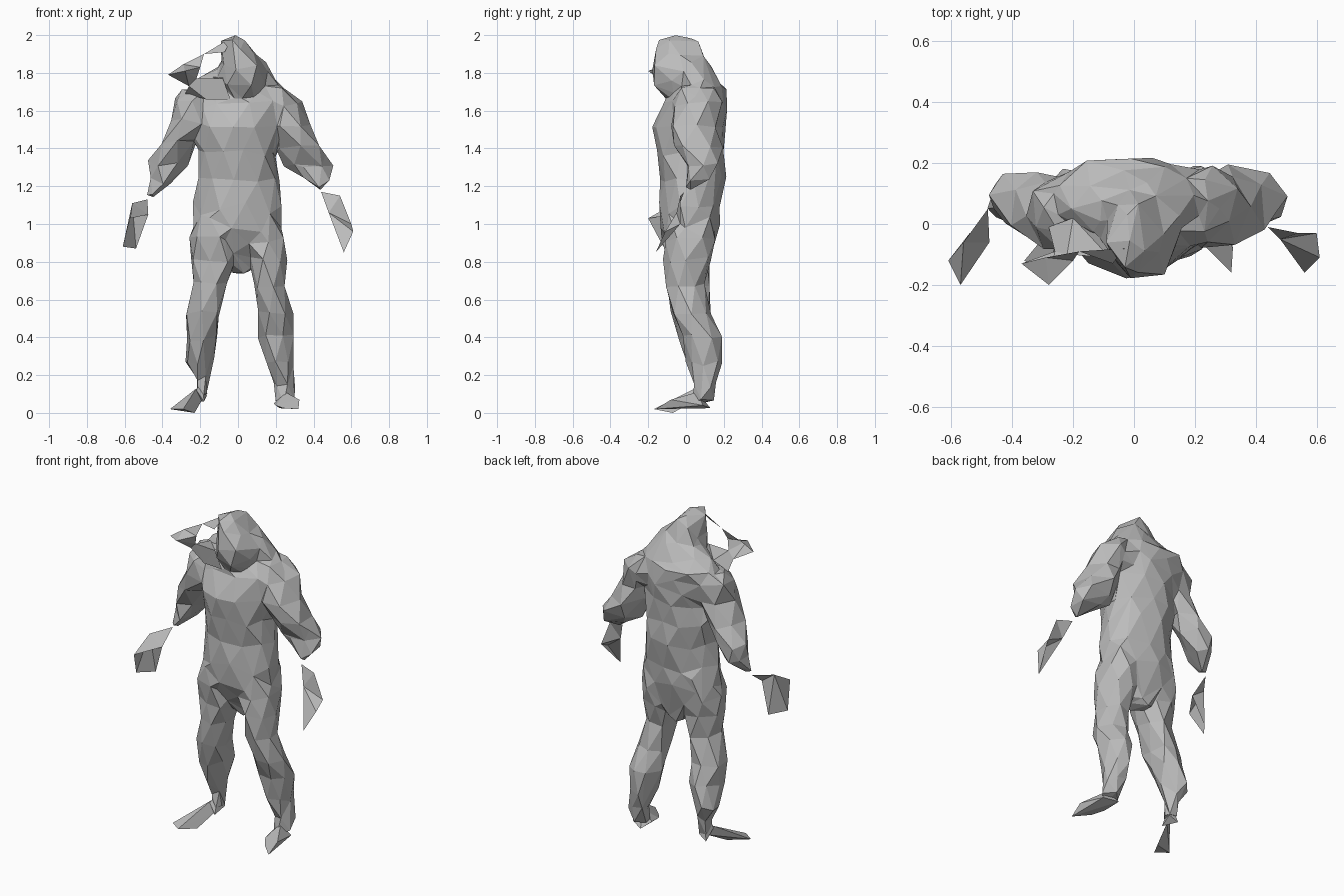
import bpy, bmesh, math, random

random.seed(4)
grey = bpy.data.materials.new("matte grey")
grey.diffuse_color = (0.5, 0.5, 0.5, 1)


def finish(name, bm, closed=True):
    if closed:
        bmesh.ops.recalc_face_normals(bm, faces=bm.faces[:])
    bmesh.ops.triangulate(bm, faces=bm.faces[:])
    mesh = bpy.data.meshes.new(name)
    bm.to_mesh(mesh)
    bm.free()
    mesh.materials.append(grey)
    obj = bpy.data.objects.new(name, mesh)
    bpy.context.collection.objects.link(obj)
    return obj


def loft(bm, rings, n, jitter=0.013):
    """Closed faceted tube through level rings (x, y, z, half width, half depth)."""
    loops = []
    for k, (x, y, z, rx, ry) in enumerate(rings):
        loop = []
        for i in range(n):
            a = 2 * math.pi * (i + 0.5 * (k % 2)) / n
            s = min(1, rx / 0.06)
            j = [random.uniform(-jitter, jitter) * s for _ in range(3)]
            loop.append(bm.verts.new((x + rx * 1.06 * math.cos(a) + j[0],
                                      y + ry * 1.06 * math.sin(a) + j[1],
                                      z + j[2] * 1.5)))
        loops.append(loop)
    # staggered rings are joined by alternating triangles
    for k in range(len(loops) - 1):
        lo, up = loops[k], loops[k + 1]
        for i in range(n):
            m = (i + 1) % n
            if k % 2 == 0:
                bm.faces.new((lo[i], lo[m], up[i]))
                bm.faces.new((lo[m], up[m], up[i]))
            else:
                bm.faces.new((lo[i], up[m], up[i]))
                bm.faces.new((lo[i], lo[m], up[m]))
    for loop, ring, s in ((loops[0], rings[0], -1), (loops[-1], rings[-1], 1)):
        tip = bm.verts.new((ring[0], ring[1], ring[2] + s * 0.015))
        for i in range(n):
            bm.faces.new((loop[i], loop[(i + 1) % n], tip))


def sheet(name, points, faces):
    bm = bmesh.new()
    vs = [bm.verts.new(p) for p in points]
    for f in faces:
        bm.faces.new([vs[i] for i in f])
    return finish(name, bm, False)


def hull(name, points):
    bm = bmesh.new()
    vs = [bm.verts.new(p) for p in points]
    bmesh.ops.convex_hull(bm, input=vs)
    loose = [v for v in bm.verts if not v.link_faces]
    bmesh.ops.delete(bm, geom=loose, context='VERTS')
    return finish(name, bm)


def fuse(obj, triangles, rough):
    """Merge overlapping tubes into one skin, then cut it down to big facets."""
    def bake():
        dg = bpy.context.evaluated_depsgraph_get()
        mesh = bpy.data.meshes.new_from_object(obj.evaluated_get(dg))
        obj.modifiers.clear()
        obj.data = mesh
    mod = obj.modifiers.new("skin", 'REMESH')
    mod.mode, mod.voxel_size = 'VOXEL', 0.012
    mod = obj.modifiers.new("soften", 'SMOOTH')
    mod.factor, mod.iterations = 0.5, 4
    bake()
    count = sum(len(p.vertices) - 2 for p in obj.data.polygons)
    obj.modifiers.new("facets", 'DECIMATE').ratio = triangles / count
    bake()
    for v in obj.data.vertices:
        v.co += v.normal * random.uniform(-rough, rough)
    obj.data.materials.clear()
    obj.data.materials.append(grey)
    for p in obj.data.polygons:
        p.material_index = 0
        p.use_smooth = False


body = bmesh.new()

# Torso
loft(body, [
    (0.01, 0.06, 0.75, 0.06, 0.05), (0.0, 0.04, 0.86, 0.14, 0.10),
    (0.0, 0.02, 0.98, 0.23, 0.145), (0.01, 0.025, 1.10, 0.22, 0.155),
    (0.005, 0.03, 1.24, 0.205, 0.165), (0.0, 0.02, 1.38, 0.20, 0.17),
    (0.0, 0.015, 1.50, 0.22, 0.18), (0.01, 0.045, 1.62, 0.26, 0.155),
    (0.0, 0.07, 1.71, 0.23, 0.135)], 11)

# Shoulders sloping up into the hood
loft(body, [
    (0.01, 0.06, 1.55, 0.29, 0.13), (0.01, 0.06, 1.64, 0.30, 0.14),
    (-0.015, 0.07, 1.71, 0.25, 0.135), (0.0, 0.06, 1.76, 0.19, 0.11),
    (0.025, 0.03, 1.82, 0.125, 0.10), (0.015, 0.0, 1.90, 0.08, 0.09)], 9)

# Head
loft(body, [
    (0.03, 0.02, 1.67, 0.08, 0.11), (0.03, -0.02, 1.75, 0.125, 0.14),
    (0.025, -0.04, 1.83, 0.11, 0.145), (0.005, -0.045, 1.92, 0.085, 0.125),
    (-0.015, -0.06, 1.982, 0.05, 0.08)], 7)

# Arms, ending in ragged sleeves
loft(body, [
    (-0.20, 0.06, 1.71, 0.08, 0.08), (-0.235, 0.04, 1.65, 0.095, 0.12),
    (-0.245, 0.03, 1.54, 0.09, 0.13), (-0.315, 0.05, 1.42, 0.095, 0.12),
    (-0.37, 0.085, 1.32, 0.105, 0.09), (-0.405, 0.08, 1.23, 0.06, 0.075),
    (-0.465, 0.05, 1.145, 0.018, 0.02)], 6)
loft(body, [
    (0.19, 0.06, 1.72, 0.06, 0.09), (0.25, 0.06, 1.63, 0.09, 0.12),
    (0.27, 0.05, 1.53, 0.095, 0.13), (0.32, 0.06, 1.42, 0.11, 0.12),
    (0.375, 0.09, 1.31, 0.125, 0.09), (0.40, 0.07, 1.24, 0.075, 0.07),
    (0.435, 0.01, 1.185, 0.018, 0.02)], 6)

# Legs
loft(body, [
    (-0.12, 0.02, 1.04, 0.10, 0.13), (-0.125, 0.015, 0.92, 0.12, 0.13),
    (-0.13, 0.01, 0.81, 0.11, 0.12), (-0.14, 0.0, 0.68, 0.09, 0.105),
    (-0.18, 0.03, 0.52, 0.09, 0.10), (-0.195, 0.07, 0.40, 0.075, 0.10),
    (-0.205, 0.09, 0.28, 0.075, 0.085), (-0.19, 0.10, 0.18, 0.035, 0.05),
    (-0.195, 0.08, 0.09, 0.03, 0.045)], 7)
loft(body, [
    (0.12, 0.02, 1.04, 0.10, 0.13), (0.13, 0.015, 0.92, 0.115, 0.13),
    (0.15, 0.01, 0.81, 0.095, 0.12), (0.165, 0.0, 0.68, 0.085, 0.105),
    (0.19, 0.03, 0.52, 0.09, 0.10), (0.205, 0.08, 0.40, 0.09, 0.10),
    (0.22, 0.10, 0.27, 0.075, 0.09), (0.24, 0.10, 0.15, 0.057, 0.06),
    (0.25, 0.085, 0.05, 0.055, 0.05)], 7)
fuse(finish("body", body), 560, 0.008)

# Torn flap curving around an opening beside the head
sheet("head_flap", [
    (-0.03, -0.08, 1.99), (-0.07, -0.13, 1.91), (-0.18, -0.09, 1.90),
    (-0.20, -0.12, 1.83), (-0.29, -0.11, 1.845), (-0.37, -0.13, 1.79),
    (-0.28, -0.20, 1.81), (-0.26, -0.09, 1.73), (-0.22, -0.10, 1.77),
    (-0.08, -0.11, 1.77), (-0.17, -0.09, 1.66), (-0.04, -0.10, 1.66),
    (-0.28, -0.01, 1.69), (-0.20, 0.02, 1.75), (-0.07, -0.03, 1.80)],
    [(0, 1, 2), (2, 3, 4), (4, 3, 6), (4, 6, 5), (6, 3, 8), (5, 6, 7),
     (6, 8, 7), (8, 9, 10), (7, 8, 10), (9, 11, 10), (7, 10, 12),
     (8, 7, 13), (7, 12, 13), (9, 8, 13), (9, 13, 14)])

# Hands as thin folded shapes
sheet("left_hand", [
    (-0.48, 0.05, 1.13), (-0.56, -0.06, 1.11), (-0.61, -0.12, 0.88),
    (-0.54, -0.03, 0.87), (-0.57, -0.20, 1.03), (-0.475, -0.06, 1.05)],
    [(0, 1, 5), (1, 4, 5), (1, 2, 4), (1, 3, 2), (1, 5, 3)])
sheet("right_hand", [
    (0.44, -0.01, 1.17), (0.54, -0.03, 1.15), (0.60, -0.03, 1.00),
    (0.61, -0.11, 0.96), (0.56, -0.16, 0.85), (0.48, -0.05, 1.06)],
    [(0, 1, 5), (1, 2, 5), (2, 3, 5), (3, 4, 5), (2, 4, 3)])

# Feet
hull("left_foot", [
    (-0.36, -0.12, 0.02), (-0.29, -0.17, 0.02), (-0.23, -0.07, 0.0),
    (-0.30, -0.05, 0.06), (-0.22, 0.05, 0.13), (-0.19, 0.06, 0.07)])
hull("left_heel", [
    (-0.165, 0.11, 0.09), (-0.22, 0.12, 0.06), (-0.22, 0.04, 0.12),
    (-0.18, 0.03, 0.06), (-0.19, 0.09, 0.20)])
hull("right_foot", [
    (0.19, 0.06, 0.05), (0.20, -0.02, 0.04), (0.32, -0.16, 0.02),
    (0.325, -0.08, 0.07), (0.24, -0.08, 0.025), (0.30, 0.09, 0.04),
    (0.22, 0.13, 0.025), (0.25, 0.06, 0.11)])
